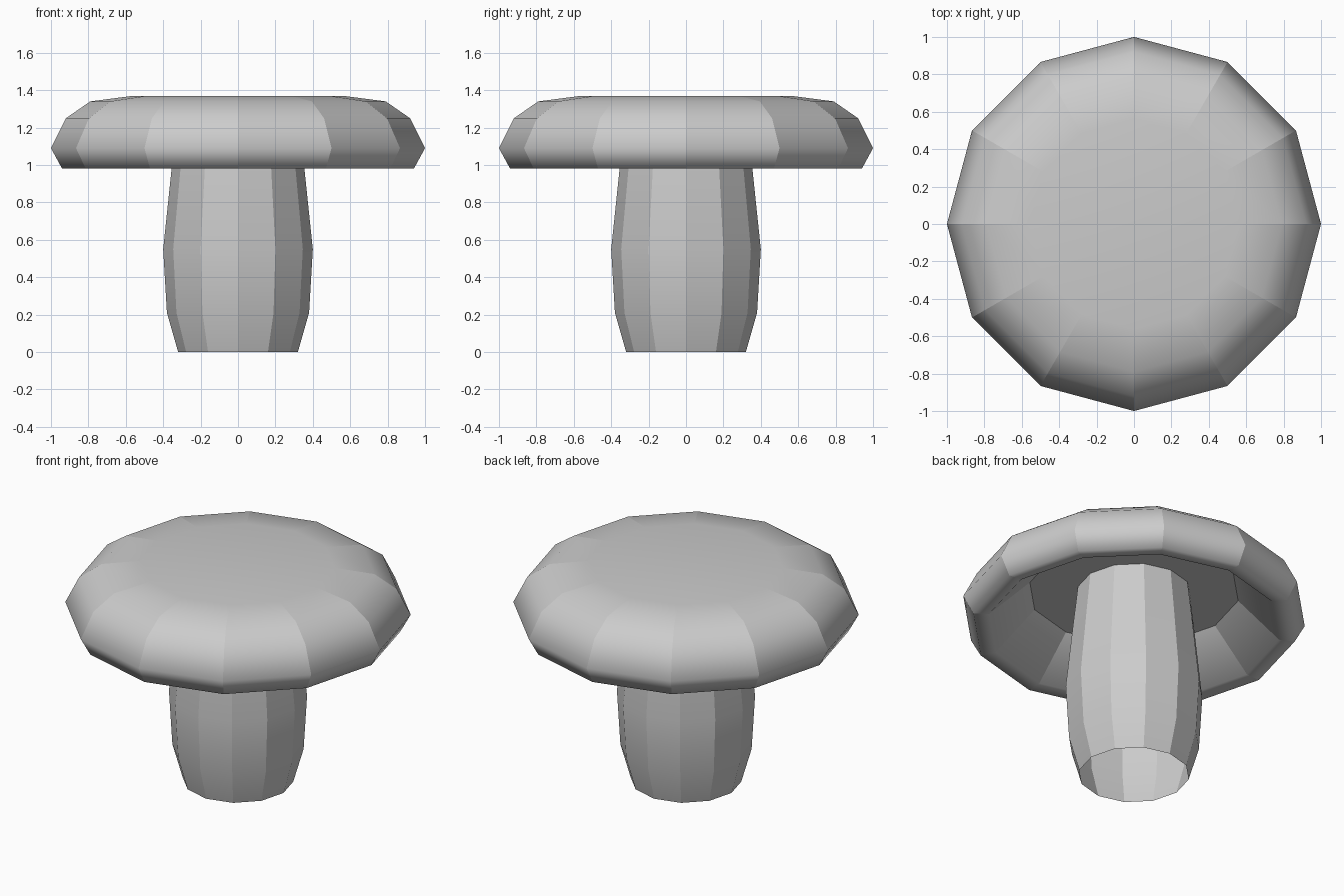
import bpy, bmesh, math

if "Cube" in bpy.data.objects:
    bpy.data.objects.remove(bpy.data.objects["Cube"])

SIDES = 12


def lathe(name, profile):
    """Revolve (radius, z) points; radius 0 closes an end with a single face."""
    bm = bmesh.new()
    rings = []
    for r, z in profile:
        rings.append([bm.verts.new((r * math.cos(2 * math.pi * i / SIDES),
                                    r * math.sin(2 * math.pi * i / SIDES), z))
                      for i in range(SIDES)])
    for a, b in zip(rings, rings[1:]):
        for i in range(SIDES):
            j = (i + 1) % SIDES
            f = bm.faces.new((a[i], a[j], b[j], b[i]))
            f.smooth = True
        # facet edges running along the profile stay crisp
        for u, v in zip(a, b):
            bm.edges.get((u, v)).smooth = False
    mesh = bpy.data.meshes.new(name)
    obj = bpy.data.objects.new(name, mesh)
    bpy.context.collection.objects.link(obj)
    return bm, rings, mesh


# Stem: open bulging tube running up into the cap
bm, rings, mesh = lathe("stem", [(0.32, 0), (0.38, 0.21), (0.40, 0.55),
                                 (0.355, 0.98), (0.325, 1.25)])
bm.to_mesh(mesh)
bm.free()

# Cap: thick shell with a rounded rim and a hollow underside
bm, rings, mesh = lathe("cap", [(0.61, 1.22), (0.85, 0.985), (0.94, 0.98),
                                (1.0, 1.09), (0.92, 1.25), (0.79, 1.34),
                                (0.56, 1.37)])
bm.faces.new(rings[-1]).smooth = True
bm.faces.new(rings[0][::-1])
for e in bm.edges:
    if all(v in rings[0] for v in e.verts):
        e.smooth = False
bm.to_mesh(mesh)
bm.free()
